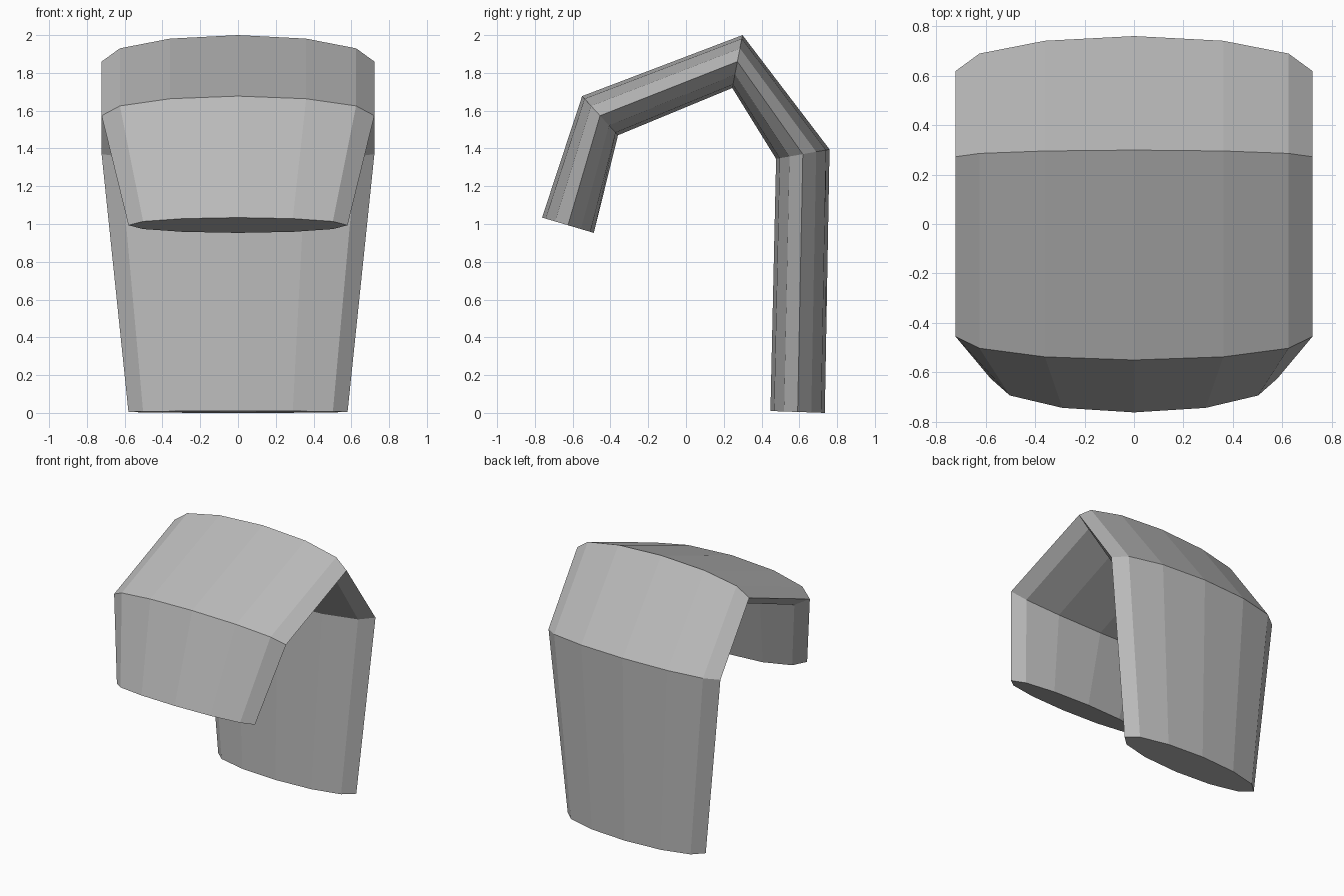
import bpy
import bmesh
import math
from mathutils import Vector

cube = bpy.data.objects.get("Cube")
if cube:
    bpy.data.objects.remove(cube, do_unlink=True)

SIDES = 12

# Stations of the bent strap: outer (y, z), inner (y, z), half width
STATIONS = [
    ((-0.762, 1.034), (-0.488, 0.953), 0.58),
    ((-0.55, 1.677), (-0.36, 1.47), 0.722),
    ((0.299, 2.0), (0.245, 1.72), 0.722),
    ((0.76, 1.395), (0.477, 1.345), 0.722),
    ((0.735, 0.0), (0.447, 0.01), 0.58),
]


def make_material(name, color):
    mat = bpy.data.materials.new(name)
    mat.use_nodes = True
    mat.diffuse_color = color
    mat.node_tree.nodes["Principled BSDF"].inputs["Base Color"].default_value = color
    return mat


def add_ring(bm, outer, inner, half_width):
    """Elliptical cross-section spanning the outer and inner points."""
    o, i = Vector((0, *outer)), Vector((0, *inner))
    mid, depth = (o + i) / 2, (o - i) / 2
    ring = []
    for k in range(SIDES):
        a = math.tau * k / SIDES
        side = Vector((half_width * math.cos(a), 0, 0))
        ring.append(bm.verts.new(mid + side + depth * math.sin(a)))
    return ring


# Faceted strap swept through the stations, closed at both ends
bm = bmesh.new()
rings = [add_ring(bm, *s) for s in STATIONS]
for a, b in zip(rings, rings[1:]):
    for k in range(SIDES):
        n = (k + 1) % SIDES
        bm.faces.new((a[k], a[n], b[n], b[k]))
bm.faces.new(rings[0])
bm.faces.new(rings[-1])
bmesh.ops.recalc_face_normals(bm, faces=bm.faces)

mesh = bpy.data.meshes.new("bent_strap")
bm.to_mesh(mesh)
bm.free()
mesh.materials.append(make_material("plain grey", (0.5, 0.5, 0.5, 1)))
strap = bpy.data.objects.new("bent_strap", mesh)
bpy.context.collection.objects.link(strap)
